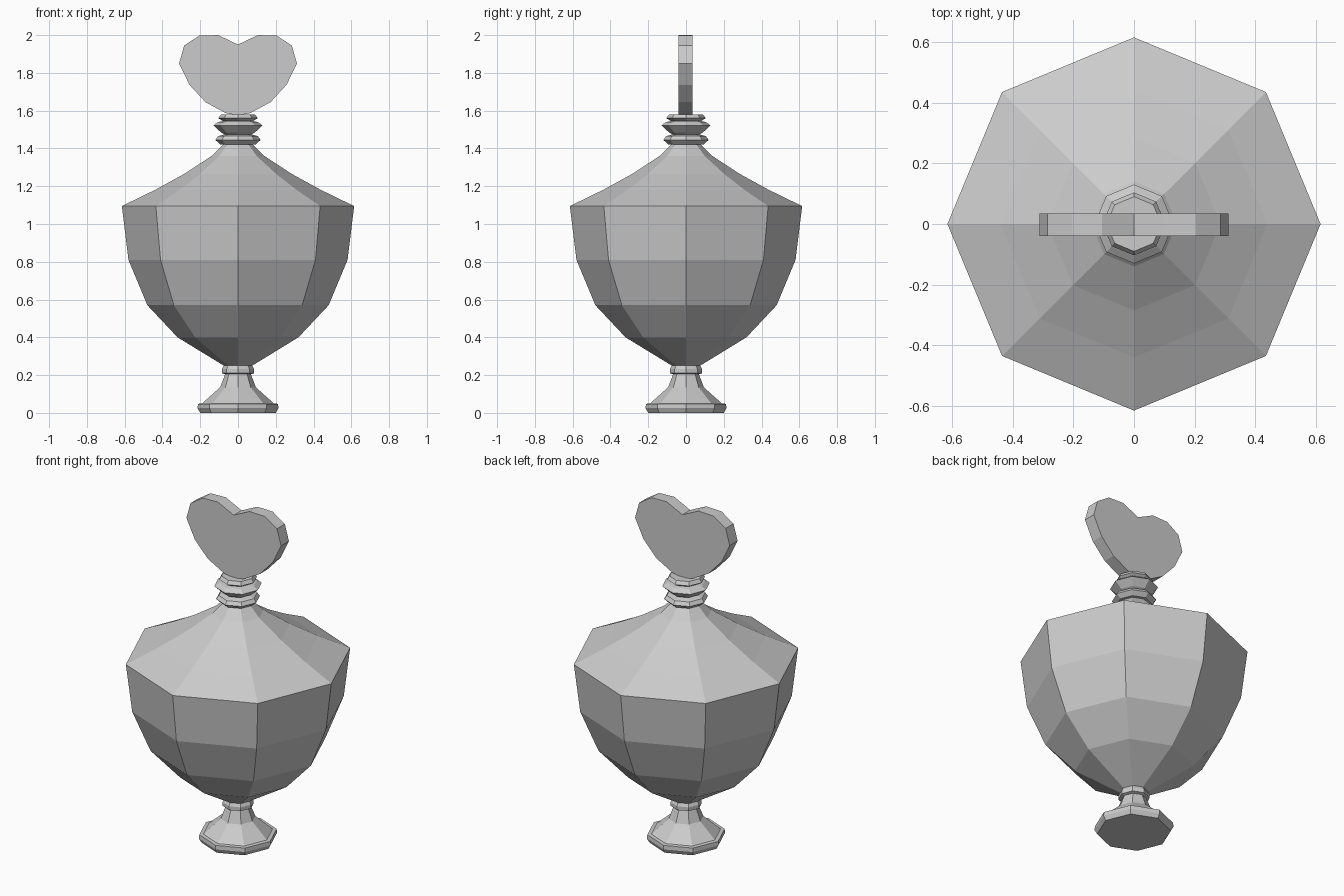
import bpy
import bmesh
from math import cos, sin, tau

if "Cube" in bpy.data.objects:
    bpy.data.objects.remove(bpy.data.objects["Cube"])

SIDES = 8


def finish(bm, name):
    bmesh.ops.recalc_face_normals(bm, faces=bm.faces)
    mesh = bpy.data.meshes.new(name)
    bm.to_mesh(mesh)
    bm.free()
    bpy.context.collection.objects.link(bpy.data.objects.new(name, mesh))


def turned(name, profile):
    """Eight-sided turned solid from (radius, height) pairs, capped at both ends."""
    bm = bmesh.new()
    rings = [[bm.verts.new((r * cos(tau * i / SIDES), r * sin(tau * i / SIDES), z))
              for i in range(SIDES)] for r, z in profile]
    for low, high in zip(rings, rings[1:]):
        for i in range(SIDES):
            j = (i + 1) % SIDES
            bm.faces.new((low[i], low[j], high[j], high[i]))
    bm.faces.new(rings[0][::-1])
    bm.faces.new(rings[-1])
    finish(bm, name)


def plate(name, half_outline, y_front, y_back):
    """Flat plate mirrored about x = 0; first and last points lie on the axis."""
    outline = half_outline + [(-x, z) for x, z in half_outline[-2:0:-1]]
    bm = bmesh.new()
    face = bm.faces.new([bm.verts.new((x, y_front, z)) for x, z in outline])
    out = bmesh.ops.extrude_face_region(bm, geom=[face], use_keep_orig=True)
    moved = [g for g in out["geom"] if isinstance(g, bmesh.types.BMVert)]
    bmesh.ops.translate(bm, verts=moved, vec=(0, y_back - y_front, 0))
    finish(bm, name)


# Flared foot with a small collar
turned("foot", [(0.20, 0), (0.214, 0.025), (0.212, 0.048), (0.19, 0.05),
                (0.095, 0.135), (0.068, 0.205), (0.085, 0.21),
                (0.085, 0.232), (0.075, 0.25)])

# Faceted bowl
turned("bowl", [(0.075, 0.25), (0.32, 0.40), (0.48, 0.57),
                (0.58, 0.81), (0.615, 1.095)])

# Sweeping lid
turned("lid", [(0.615, 1.095), (0.44, 1.18), (0.285, 1.265),
               (0.14, 1.36), (0.08, 1.42)])

# Ringed neck
turned("neck_rings", [(0.08, 1.42), (0.095, 1.422), (0.12, 1.445), (0.105, 1.465),
                      (0.07, 1.475), (0.09, 1.485), (0.13, 1.522), (0.105, 1.54),
                      (0.08, 1.545), (0.104, 1.56), (0.09, 1.58)])

# Heart-shaped finial
plate("heart_finial", [(0, 1.95), (0.105, 2.0), (0.205, 1.997), (0.285, 1.945),
                       (0.312, 1.85), (0.257, 1.737), (0.172, 1.645),
                       (0.065, 1.587), (0, 1.575)], -0.04, 0.034)
